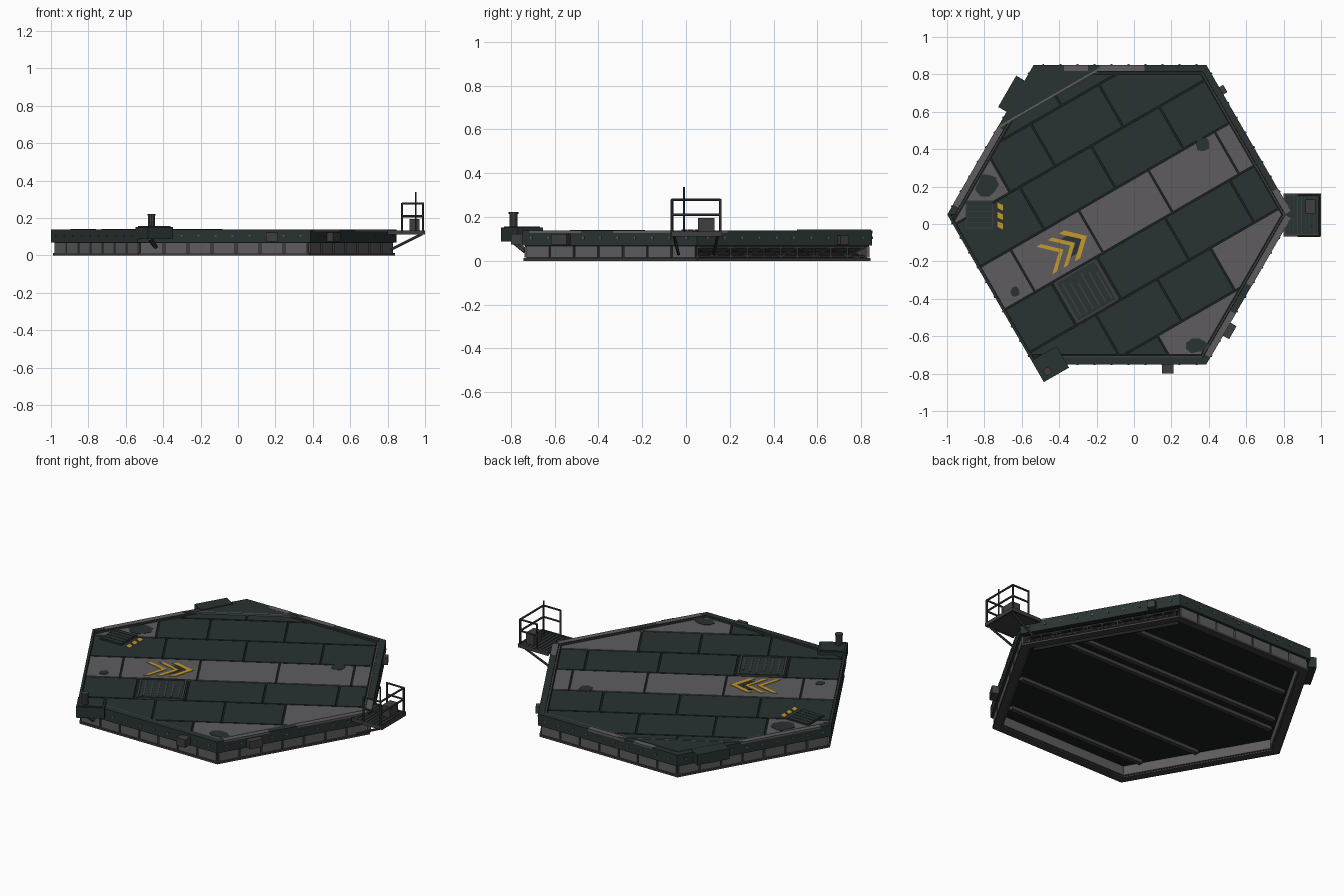
import bpy, bmesh, math, random
from mathutils import Vector, Matrix

if "Cube" in bpy.data.objects:
    bpy.data.objects.remove(bpy.data.objects["Cube"])

random.seed(4)
C = Vector((-0.075, 0.05))          # centre of the hexagon
AP, RZ = 0.80, 0.138                # apothem, rim top height
DECK = 0.133


def mat(name, rgb):
    m = bpy.data.materials.new(name)
    m.diffuse_color = (*rgb, 1)
    m.use_nodes = True
    m.node_tree.nodes["Principled BSDF"].inputs["Base Color"].default_value = m.diffuse_color
    return m


GREEN = mat("dark green paint", (0.022, 0.033, 0.032))
GREY = mat("worn grey metal", (0.112, 0.108, 0.113))
STEEL = mat("dark steel", (0.050, 0.049, 0.050))
BLACK = mat("underside black", (0.011, 0.014, 0.014))
YELLOW = mat("hazard yellow", (0.56, 0.32, 0.025))


def finish(name, bm, m):
    bmesh.ops.recalc_face_normals(bm, faces=bm.faces)
    me = bpy.data.meshes.new(name)
    bm.to_mesh(me)
    bm.free()
    me.materials.append(m)
    o = bpy.data.objects.new(name, me)
    bpy.context.collection.objects.link(o)
    return o


def prisms(name, items, m):
    """items: (2D outline, z0, z1), all joined into one object"""
    bm = bmesh.new()
    for pts, z0, z1 in items:
        lo = [bm.verts.new((p[0], p[1], z0)) for p in pts]
        hi = [bm.verts.new((p[0], p[1], z1)) for p in pts]
        bm.faces.new(lo[::-1])
        bm.faces.new(hi)
        for i in range(len(pts)):
            j = (i + 1) % len(pts)
            bm.faces.new((lo[i], lo[j], hi[j], hi[i]))
    return finish(name, bm, m)


def bars(name, items, m, seg=6):
    """items: (start, end, radius)"""
    bm = bmesh.new()
    for a, b, r in items:
        a, b = Vector(a), Vector(b)
        d = b - a
        mx = Matrix.Translation((a + b) / 2) @ d.to_track_quat('Z', 'Y').to_matrix().to_4x4()
        bmesh.ops.create_cone(bm, cap_ends=True, segments=seg, radius1=r, radius2=r,
                              depth=d.length, matrix=mx)
    return finish(name, bm, m)


def uv(u, v):                        # deck frame, turned 30 degrees
    c, s = math.cos(math.pi / 6), math.sin(math.pi / 6)
    return C + Vector((u * c - v * s, u * s + v * c))


def uv_rect(u0, u1, v0, v1):
    return [uv(u0, v0), uv(u1, v0), uv(u1, v1), uv(u0, v1)]


def edge(a, n, t):                   # point near the side whose normal is a degrees
    a = math.radians(a)
    return C + Vector((n * math.cos(a) - t * math.sin(a), n * math.sin(a) + t * math.cos(a)))


def edge_rect(a, n0, n1, t0, t1):
    return [edge(a, n0, t0), edge(a, n1, t0), edge(a, n1, t1), edge(a, n0, t1)]


def rect(x0, x1, y0, y1):
    return [(x0, y0), (x1, y0), (x1, y1), (x0, y1)]


def hexagon(ap):
    r = ap / math.cos(math.pi / 6)
    return [C + r * Vector((math.cos(i * math.pi / 3), math.sin(i * math.pi / 3))) for i in range(6)]


def ring_side(a, n0, n1):            # mitred side piece
    k = math.tan(math.pi / 6)
    return [edge(a, n0, -n0 * k), edge(a, n1, -n1 * k), edge(a, n1, n1 * k), edge(a, n0, n0 * k)]


SIDES = [30, 90, 150, 210, 270, 330]
OPEN, BARE = 30, 210                 # side with the exposed truss, side with a narrow rim


def clip(pts, ap, bare=None):        # clip an outline to the hexagon
    for s in SIDES:
        a = math.radians(s)
        lim = bare if bare and s == BARE else ap
        n = Vector((math.cos(a), math.sin(a)))
        out = []
        for i, p in enumerate(pts):
            q = pts[(i + 1) % len(pts)]
            dp, dq = (p - C).dot(n) - lim, (q - C).dot(n) - lim
            if dp <= 0:
                out.append(p)
            if dp * dq < 0:
                out.append(p + (q - p) * (dp / (dp - dq)))
        pts = out
    return pts


# Hull: core, rim, skirt, bottom flange
prisms("core", [(hexagon(0.785), 0.066, 0.124)], BLACK)
prisms("upper_rim", [(ring_side(a, 0.786 if a == BARE else 0.765, AP), 0.07, RZ) for a in SIDES], GREEN)
prisms("rim_inner_lip", [(ring_side(a, 0.753, 0.764), 0.12, 0.1355) for a in SIDES if a != BARE], STEEL)
prisms("skirt_backing", [(ring_side(a, 0.742, 0.778), 0.008, 0.07) for a in SIDES if a != OPEN], STEEL)
prisms("skirt_lining", [(ring_side(a, 0.736, 0.742), 0.01, 0.068) for a in SIDES if a != OPEN], GREY)
prisms("truss_back_wall", [(edge_rect(OPEN, 0.70, 0.706, -.42, .42), 0.008, 0.068)], BLACK)
N = 7
W = 0.90 / N
prisms("skirt_panels", [(edge_rect(a, 0.77, 0.788, -0.45 + i * W + 0.005, -0.45 + (i + 1) * W - 0.005), 0.014, 0.066)
                        for a in SIDES if a != OPEN for i in range(N)], GREY)
prisms("bottom_flange", [(ring_side(a, 0.745, 0.792), 0.0, 0.012) for a in SIDES], STEEL)

# Exposed truss side
truss = [((*edge(OPEN, 0.765, -0.44), z), (*edge(OPEN, 0.765, 0.44), z), 0.006) for z in (0.02, 0.062)]
for i in range(10):
    t = -0.44 + i * 0.088
    z0, z1 = (0.02, 0.062) if i % 2 else (0.062, 0.02)
    truss.append(((*edge(OPEN, 0.765, t), z0), (*edge(OPEN, 0.765, t + 0.088), z1), 0.005))
    truss.append(((*edge(OPEN, 0.765, t), 0.01), (*edge(OPEN, 0.765, t), 0.07), 0.006))
bars("side_truss", truss, STEEL)
bars("side_pipes", [((*edge(OPEN, 0.74, -0.42), z), (*edge(OPEN, 0.74, 0.42), z), 0.009)
                    for z in (0.028, 0.052)], STEEL, 8)

# Underside beams along x
beams = []
for y in (-0.58, -0.3, 0.15, 0.24, 0.5):
    h = 0.925 - abs(y - C.y) / math.tan(math.pi / 3) - 0.1
    beams.append((rect(C.x - h, C.x + h, y - 0.013, y + 0.013), 0.045, 0.067))
prisms("underside_beams", beams, STEEL)

# Deck plates in brick rows
H, G = 0.264, 0.0045
seams = {-3: [-.15], -2: [-.38, 0.0, 0.33], -1: [-.5, -.22, .2, .6], 0: [-.6, -.18, .25, .66],
         1: [-.39, .05, .47], 2: [-.45, -.17, .25], 3: [0.02]}
plates = {GREEN: [], GREY: []}
for row, cuts in seams.items():
    us = [-1.0] + cuts + [1.0]
    for i in range(len(us) - 1):
        p = clip(uv_rect(us[i] + G, us[i + 1] - G, (row - 0.5) * H + G, (row + 0.5) * H - G), 0.749, 0.784)
        if len(p) < 3:
            continue
        last, first = i == len(us) - 2, i == 0
        worn = row == 0 or (row in (-2, -3) and last) or (row == 2 and first)
        plates[GREY if worn else GREEN].append((p, 0.12, DECK))
prisms("green_deck_plates", plates[GREEN], GREEN)
prisms("grey_deck_plates", plates[GREY], GREY)


# Paint patches
def blob(x, y, rx, ry):
    return [(x + rx * k * math.cos(i * 0.698), y + ry * k * math.sin(i * 0.698))
            for i in range(9) for k in [random.uniform(0.7, 1.1)]]


prisms("green_paint_patches", [(blob(*b), 0.13, DECK + 0.002) for b in
       ((-.636, -.358, .03, .03), (.365, .43, .045, .04), (.34, -.65, .065, .045), (-.785, .21, .065, .07))], GREEN)
prisms("worn_rim_patches",
       [(edge_rect(90, 0.768, 0.801, -0.13, 0.11), 0.125, RZ + 0.001),
        (edge_rect(90, 0.768, 0.801, 0.17, 0.3), 0.13, RZ + 0.001),
        (edge_rect(150, 0.768, 0.801, -0.08, 0.4), 0.128, RZ + 0.001),
        (edge_rect(330, 0.768, 0.801, 0.02, 0.44), 0.128, RZ + 0.001),
        (edge_rect(330, 0.768, 0.801, -0.42, -0.15), 0.128, RZ + 0.001),
        (edge_rect(30, 0.768, 0.801, -0.44, -0.3), 0.128, RZ + 0.001)], GREY)


# Direction arrows on the grey strip
def chevron(tip, w, back, half, v=-0.01):
    return [[uv(tip, v), uv(tip - back, v + s * half), uv(tip - back - w, v + s * half), uv(tip - w, v)]
            for s in (1, -1)]


arrows = [c for tip, w, h in ((-.21, .034, .085), (-.285, .028, .085), (-.355, .028, .085))
          for c in chevron(tip, w, 0.09, h)]
prisms("yellow_arrows", [(c, 0.13, DECK + 0.003) for c in arrows], YELLOW)
prisms("dark_arrow", [(c, 0.13, DECK + 0.002) for c in chevron(-.244, .036, 0.06, .055)], GREEN)

# Grated hatch in the deck
hu, hv, hs = -0.36, -0.264, 0.122
prisms("hatch_base", [(uv_rect(hu - hs, hu + hs, hv - hs, hv + hs), 0.13, DECK + 0.002)], GREEN)
prisms("hatch_frame", [(uv_rect(hu - hs, hu + hs, hv + s * hs - .006, hv + s * hs + .006), 0.13, 0.14) for s in (-1, 1)] +
       [(uv_rect(hu + s * hs - .006, hu + s * hs + .006, hv - hs, hv + hs), 0.13, 0.14) for s in (-1, 1)], STEEL)
prisms("hatch_slats", [(uv_rect(hu - .095 + i * .038, hu - .087 + i * .038, hv - 0.1, hv + 0.1 - .02 * (i % 3)), 0.13, 0.138)
                       for i in range(6)], STEEL)

# Square access cover and hazard marks at the left corner
prisms("access_cover", [(rect(-.9, -.755, -.025, .125), 0.13, 0.139)], STEEL)
prisms("access_cover_slats", [(rect(-.895, -.76, -.02 + i * .029, .006 + i * .029), 0.135, 0.142) for i in range(5)], GREEN)
prisms("hazard_stripes", [([(-.73, y), (-.70, y - .014), (-.70, y + .016), (-.73, y + .03)], 0.13, DECK + 0.003)
                          for y in (-.015, .035, .085)], YELLOW)

# Raised plate and locker on the upper left corner
prisms("corner_plate", [(clip(uv_rect(-.6, .6, .735, 1.0), 0.765), 0.13, 0.14)], GREEN)
prisms("corner_plate_edge", [(clip(uv_rect(-.5, .5, .723, .735), 0.795), 0.13, 0.142)], GREY)
prisms("side_locker", [(edge_rect(150, 0.77, 0.852, -.366, -.173), 0.08, 0.142)], GREEN)

# Corner box with post, lower left
prisms("corner_box", [(uv_rect(-.80, -.645, -.572, -.44), 0.088, 0.152)], GREEN)
prisms("corner_box_lid", [(uv_rect(-.79, -.655, -.562, -.45), 0.15, 0.156)], GREEN)
bars("corner_post", [((-.463, -.788, .15), (-.463, -.788, .213), .019),
                     ((-.463, -.788, .213), (-.463, -.788, .222), .022)], STEEL, 10)
bars("corner_bracket", [((-.47, -.79, .09), (-.44, -.735, .045), .012)], STEEL)

# Small side boxes and bolts
prisms("side_boxes", [(edge_rect(330, 0.79, 0.838, -.285, -.205), 0.075, 0.122),
                      (edge_rect(30, 0.79, 0.825, .28, .325), 0.075, 0.115),
                      (edge_rect(270, 0.79, 0.85, .225, .285), 0.075, 0.122)], STEEL)
prisms("rim_bolts", [(edge_rect(a, 0.795, 0.805, -.41 + i * .0911 - .005, -.41 + i * .0911 + .005), 0.1, 0.11)
                     for a in SIDES for i in range(10)], GREY)

# Balcony: platform, braces, railing, box and mast
prisms("balcony_platform", [(rect(.8, .995, -.065, .16), 0.118, 0.128)], STEEL)
prisms("balcony_edges", [(rect(.8, .996, y, y + .01), 0.112, 0.134) for y in (-.066, .154)] +
       [(rect(.99, 1.0, -.066, .164), 0.112, 0.134)], STEEL)
prisms("balcony_tread", [(rect(.81 + i * .022, .828 + i * .022, -.054, .152), 0.126, 0.131) for i in range(8)], GREEN)
X0, X1, Y0, Y1 = .878, .99, -.064, .156
rail = [((x, y, .12), (x, y, .28), .006) for x in (X0, X1) for y in (Y0, Y1)]
for z in (.21, .278):
    rail += [((X0, Y0, z), (X1, Y0, z), .006), ((X0, Y1, z), (X1, Y1, z), .006), ((X1, Y0, z), (X1, Y1, z), .006)]
bars("balcony_railing", rail, STEEL)
bars("balcony_braces", [((.985, y, .115), (.815, y * .8 + .01, .03), .007) for y in (-.055, .145)], STEEL)
prisms("balcony_box", [(rect(.918, .97, .055, .13), 0.13, 0.195)], STEEL)
bars("mast", [((.95, -.01, .13), (.95, -.01, .338), .0045)], STEEL)
